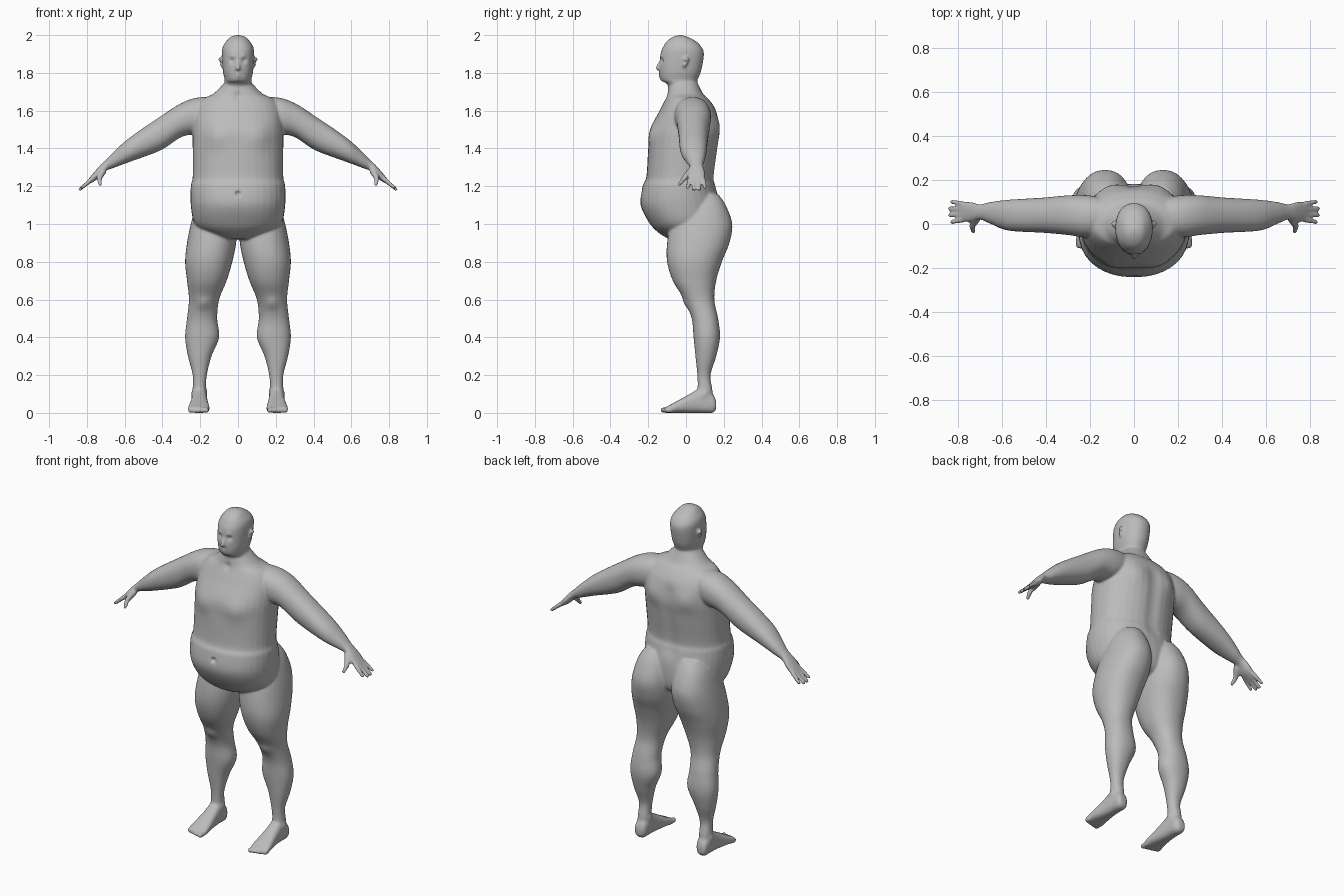
import bpy, bmesh, math
from mathutils import Vector

cube = bpy.data.objects.get("Cube")
if cube:
    bpy.data.objects.remove(cube, do_unlink=True)

GREY = (.5, .5, .5, 1)
skin = bpy.data.materials.new("grey clay")
skin.use_nodes = True
skin.diffuse_color = GREY
skin.node_tree.nodes["Principled BSDF"].inputs["Base Color"].default_value = GREY

FRONT = Vector((0, -1, 0))
BACK = -FRONT
OUTWARD = Vector((1, 0, 0))

parts = bmesh.new()  # centre and left-side parts, mirrored later


def add_part(bm):
    """Append a closed part to the shared mesh."""
    bmesh.ops.recalc_face_normals(bm, faces=bm.faces)
    mesh = bpy.data.meshes.new("part")
    bm.to_mesh(mesh)
    bm.free()
    parts.from_mesh(mesh)
    bpy.data.meshes.remove(mesh)


def smooth_rows(rows, steps=6):
    """Add in-between slices along a Catmull-Rom curve."""
    rows = [Vector(row) for row in rows]
    padded = [rows[0], *rows, rows[-1]]
    smooth = []
    for before, start, end, after in zip(padded, padded[1:], padded[2:], padded[3:]):
        leave, arrive = (end - before) / 2, (after - start) / 2
        for step in range(steps):
            t = step / steps
            ease = t * t * (3 - 2 * t)
            smooth.append(start.lerp(end, ease)
                          + leave * t * (1 - t) ** 2 - arrive * t * t * (1 - t))
    return smooth + [rows[-1]]


def loft(axis, rows, power=2.2, sides=36):
    """Skin rounded slices (position, low and high of both cross axes)."""
    bm = bmesh.new()
    rings = []
    for position, a_low, a_high, b_low, b_high in smooth_rows(rows):
        ring = []
        for side in range(sides):
            angle = math.tau * side / sides
            u, v = (math.copysign(abs(wave) ** (2 / power), wave)
                    for wave in (math.cos(angle), math.sin(angle)))
            a = (a_low + a_high + u * (a_high - a_low)) / 2
            b = (b_low + b_high + v * (b_high - b_low)) / 2
            spot = {"x": (position, a, b), "y": (a, position, b), "z": (a, b, position)}
            ring.append(bm.verts.new(spot[axis]))
        rings.append(ring)
    for low, high in zip(rings, rings[1:]):
        for side in range(sides):
            bm.faces.new((low[side - 1], low[side], high[side], high[side - 1]))
    bm.faces.new(rings[0])
    bm.faces.new(rings[-1])
    add_part(bm)


def centred(rows):
    """Turn (height, half width, front, back) into full slices."""
    return [(height, -half, half, front, back) for height, half, front, back in rows]


def capsule(start, end, start_radius, end_radius):
    """Tapered segment: the hull of two balls."""
    bm = bmesh.new()
    for centre, radius in ((start, start_radius), (end, end_radius)):
        ball = bmesh.ops.create_icosphere(bm, subdivisions=2, radius=radius)
        bmesh.ops.translate(bm, verts=ball["verts"], vec=centre)
    hull = bmesh.ops.convex_hull(bm, input=bm.verts)
    inner = [item for item in hull["geom_interior"] if isinstance(item, bmesh.types.BMVert)]
    bmesh.ops.delete(bm, geom=inner, context="VERTS")
    add_part(bm)


# Torso, from belly underside up to the neck
loft("z", centred([
    (.92, .08, -.09, .11), (.95, .17, -.14, .16), (1, .23, -.19, .18),
    (1.1, .25, -.24, .18), (1.2, .25, -.23, .16), (1.25, .24, -.21, .15),
    (1.4, .24, -.2, .17), (1.5, .24, -.19, .18), (1.6, .23, -.14, .16),
    (1.66, .19, -.11, .12), (1.69, .13, -.1, .09), (1.75, .07, -.09, .06)]))

# Head and neck
loft("z", centred([
    (1.66, .08, -.06, .07), (1.74, .075, -.1, .06), (1.76, .07, -.13, .06),
    (1.81, .08, -.14, .08), (1.9, .085, -.135, .095), (1.94, .08, -.12, .08),
    (1.97, .06, -.1, .05), (1.99, .04, -.07, .01), (2, .01, -.04, -.02)]))

# Nose, nostrils, lips and ear
capsule((0, -.13, 1.87), (0, -.15, 1.825), .007, .012)
capsule((0, -.14, 1.82), (.012, -.137, 1.82), .009, .009)
for height in (1.782, 1.797):
    capsule((0, -.137, height), (.017, -.13, 1.79), .008, .005)
capsule((.084, -.01, 1.84), (.09, 0, 1.87), .011, .016)

# Arm down to the knuckles
loft("x", [
    (.1, -.03, .11, 1.52, 1.67), (.21, -.06, .13, 1.48, 1.67), (.3, -.05, .13, 1.46, 1.64),
    (.41, -.04, .12, 1.39, 1.57), (.57, -.03, .11, 1.33, 1.46), (.65, 0, .1, 1.3, 1.39),
    (.7, .02, .09, 1.28, 1.34), (.74, .01, .1, 1.24, 1.3), (.79, .01, .1, 1.21, 1.24)])

# Fingers, spread from the knuckles, and a two-jointed thumb
for finger in range(4):
    offset = finger - 1.5
    shorter = .005 * offset ** 2
    capsule((.775, .055 + .024 * offset, 1.237),
            (.838 - shorter, .055 + .031 * offset, 1.182 + shorter), .013, .01)
thumb_joint = (.735, -.01, 1.24)
capsule((.715, .025, 1.28), thumb_joint, .02, .014)
capsule(thumb_joint, (.73, -.035, 1.21), .014, .01)

# Leg with buttock
loft("z", [
    (.02, .17, .24, .04, .15), (.12, .17, .24, .06, .14), (.2, .165, .24, .06, .13),
    (.3, .14, .265, .05, .16), (.4, .1, .28, .04, .18), (.5, .11, .27, .03, .17),
    (.6, .1, .26, -.01, .15), (.7, .06, .27, -.07, .16), (.8, .03, .28, -.1, .19),
    (.9, .01, .27, -.1, .23), (1, .01, .25, -.08, .245), (1.1, .03, .22, -.03, .21),
    (1.16, .06, .18, 0, .17)])

# Foot and toes
loft("y", [
    (-.11, .16, .26, 0, .03), (-.08, .15, .265, 0, .045), (.02, .16, .25, 0, .1),
    (.08, .165, .245, 0, .13), (.14, .17, .24, 0, .1), (.16, .19, .23, .02, .06)], power=2.6)
for toe in range(5):
    x = .168 + .021 * toe
    radius = .015 - .001 * toe
    capsule((x, -.08, radius), (x, -.122 + .006 * toe, radius), radius, radius)

# Mirror, fuse and soften everything into one body
mesh = bpy.data.meshes.new("body parts")
parts.to_mesh(mesh)
parts.free()
body = bpy.data.objects.new("body", mesh)
bpy.context.scene.collection.objects.link(body)
body.modifiers.new("mirror", "MIRROR").use_mirror_merge = False
fuse = body.modifiers.new("fuse", "REMESH")
fuse.mode = "VOXEL"
fuse.voxel_size = .0065
soften = body.modifiers.new("soften", "SMOOTH")
soften.iterations = 6
graph = bpy.context.evaluated_depsgraph_get()
body.data = bpy.data.meshes.new_from_object(body.evaluated_get(graph))
body.modifiers.clear()
bpy.data.meshes.remove(mesh)

# Sculpted details, same on both sides: centre, reach, push
details = {
    "eye socket": ((.031, -.13, 1.866), .015, BACK * .012),
    "eyelid": ((.031, -.12, 1.865), .008, FRONT * .006),
    "brow": ((.03, -.13, 1.886), .013, FRONT * .005),
    "chin": ((0, -.14, 1.76), .015, FRONT * .005),
    "ear hollow": ((.1, -.006, 1.858), .01, OUTWARD * -.01),
    "throat notch": ((0, -.11, 1.68), .02, BACK * .01),
    "chest": ((.11, -.17, 1.46), .06, FRONT * .012),
    "navel": ((0, -.235, 1.16), .012, BACK * .02),
    "shoulder blade": ((.12, .17, 1.52), .06, BACK * .012),
    "kneecap": ((.18, 0, .58), .035, FRONT * .01),
    "outer ankle": ((.24, .1, .1), .02, OUTWARD * .007),
    "inner ankle": ((.17, .1, .11), .02, OUTWARD * -.007),
}
for step in range(8):
    details[f"spine {step}"] = ((0, .17, 1.2 + .05 * step), .04, FRONT * .007)

for vertex in body.data.vertices:
    side = math.copysign(1, vertex.co.x)
    spot = Vector((abs(vertex.co.x), *vertex.co.yz))
    shift = Vector()
    for centre, reach, push in details.values():
        distance = (spot - Vector(centre)).length / reach
        if distance < 3:
            shift += push * math.exp(-distance ** 2)
    shift.x *= side
    vertex.co += shift

# Smooth grey finish
body.data.name = "body"
body.data.materials.clear()
body.data.materials.append(skin)
for face in body.data.polygons:
    face.material_index = 0
    face.use_smooth = True
